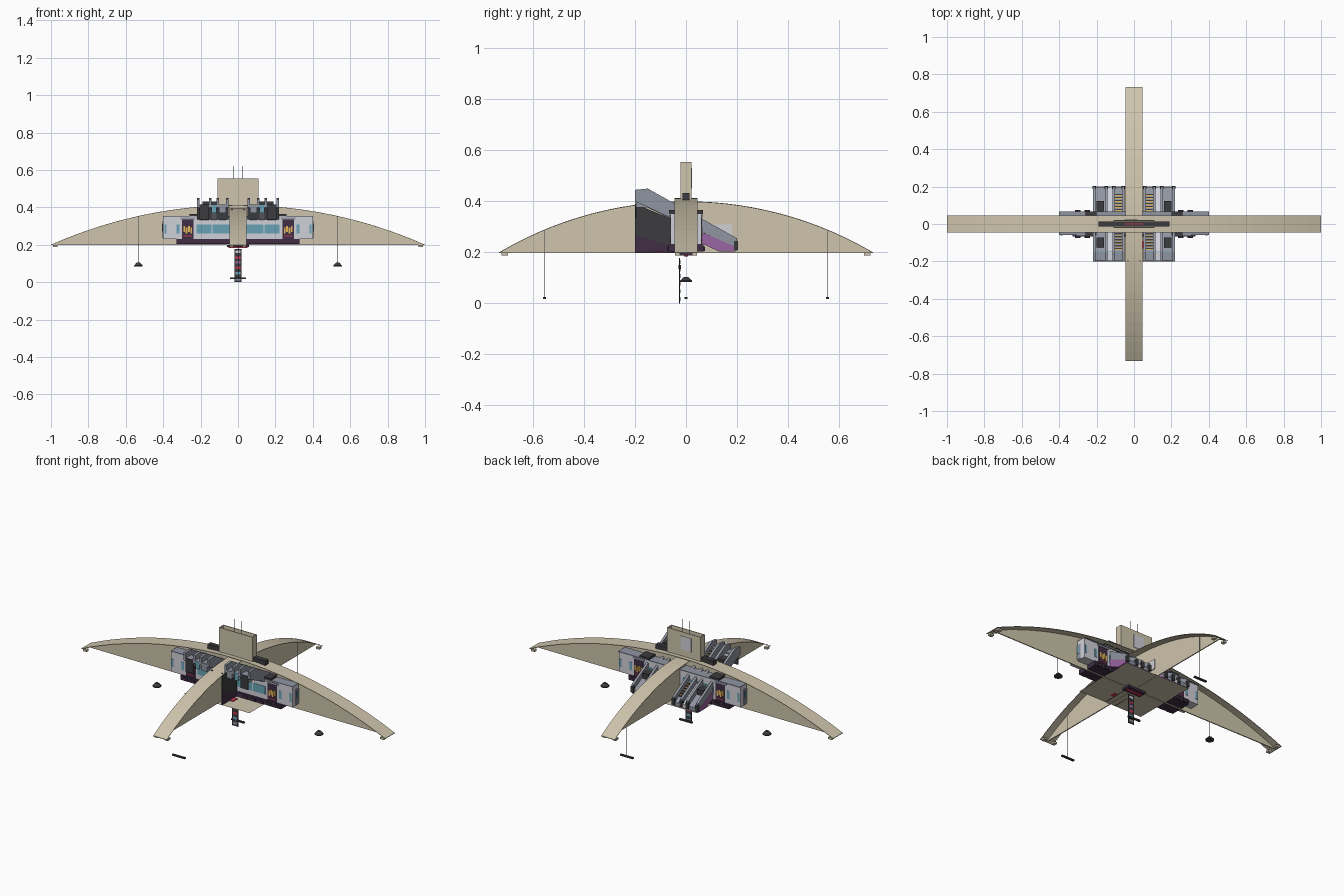
import bpy
import math
from mathutils import Matrix

if "Cube" in bpy.data.objects:
    bpy.data.objects.remove(bpy.data.objects["Cube"], do_unlink=True)


def material(name, r, g, b):
    m = bpy.data.materials.new(name)
    m.use_nodes = True
    m.diffuse_color = (r, g, b, 1)
    m.node_tree.nodes["Principled BSDF"].inputs["Base Color"].default_value = (r, g, b, 1)
    return m


BEIGE = material("beige", .62, .555, .415)
LIGHT = material("light_grey", .63, .63, .69)
GREY = material("blue_grey", .28, .30, .36)
DARK = material("charcoal", .045, .045, .05)
PLUM = material("dark_plum", .05, .027, .06)
VIOLET = material("violet", .32, .13, .36)
TEAL = material("teal", .14, .37, .47)
YELLOW = material("yellow", .8, .48, .1)
RED = material("red", .6, .04, .09)


def mesh_object(name, verts, faces, mat):
    me = bpy.data.meshes.new(name)
    me.from_pydata(verts, [], faces)
    me.materials.append(mat)
    ob = bpy.data.objects.new(name, me)
    bpy.context.collection.objects.link(ob)
    return ob


def prism(name, outline, x0, x1, mat):
    """Extrude a (y, z) outline, listed anticlockwise, along x."""
    n = len(outline)
    verts = [(x, y, z) for x in (x0, x1) for y, z in outline]
    faces = [tuple(range(n))[::-1], tuple(range(n, 2 * n))]
    faces += [(i, (i + 1) % n, n + (i + 1) % n, n + i) for i in range(n)]
    return mesh_object(name, verts, faces, mat)


def box(name, x0, x1, y0, y1, z0, z1, mat):
    return prism(name, [(y0, z0), (y1, z0), (y1, z1), (y0, z1)], x0, x1, mat)


def cone(name, x, z0, z1, r0, r1, mat):
    bpy.ops.mesh.primitive_cone_add(vertices=14, radius1=r0, radius2=r1,
                                    depth=z1 - z0, location=(x, 0, (z0 + z1) / 2))
    bpy.context.object.name = name
    bpy.context.object.data.materials.append(mat)


# Crossing arches: thin curved roof strip and a web down to the chord
def arch(name, half, rise, turn):
    steps = 28
    radius = (half * half + rise * rise) / (2 * rise)

    def height(x):
        return .2 + rise - radius + math.sqrt(radius * radius - x * x)

    def sweep(part, width, bottom):
        verts, faces = [], []
        for i in range(steps + 1):
            x = half * (2 * i / steps - 1)
            z0, z1 = bottom(x), height(x)
            verts += [(x, -width, z0), (x, width, z0), (x, width, z1), (x, -width, z1)]
        for i in range(steps):
            a = 4 * i
            faces += [(a + k, a + (k + 1) % 4, a + 4 + (k + 1) % 4, a + 4 + k)
                      for k in range(4)]
        faces += [(3, 2, 1, 0), tuple(range(4 * steps, 4 * steps + 4))]
        ob = mesh_object(name + part, verts, faces, BEIGE)
        ob.data.transform(Matrix.Rotation(turn, 4, "Z"))

    sweep("_strip", .045, lambda x: height(x) - .003)
    sweep("_web", .003, lambda x: .198)
    for s in (-1, 1):
        for y in (-.034, .034):
            foot = box(name + "_foot", s * (half - .022) - .012, s * (half - .022) + .012,
                       y - .01, y + .01, .188, .2, BEIGE)
            foot.data.transform(Matrix.Rotation(turn, 4, "Z"))


arch("long_arch", 1, .212, 0)
arch("cross_arch", .733, .2, math.pi / 2)

# Open-topped roof sign on a long dark base
box("sign_base", -.19, .19, -.014, .014, .405, .432, DARK)
for s in (-1, 1):
    box("sign_face", -.11, .11, s * .019 - .002, s * .019 + .002, .4, .555, BEIGE)
    box("sign_end", s * .108 - .002, s * .108 + .002, -.018, .018, .4, .555, BEIGE)
    box("antenna", s * .025 - .0015, s * .025 + .0015, -.0004, .0004, .42, .62, DARK)
box("sign_red_core", -.05, .05, -.004, .004, .432, .436, RED)
box("sign_back_patch", -.05, .02, .021, .023, .45, .53, LIGHT)

# Station hall with window bands and doorways on both sides
box("hall", -.4, .4, -.06, .06, .23, .35, LIGHT)
box("hall_roof", -.4, .4, -.06, .066, .348, .353, GREY)
box("hall_base", -.33, .33, -.068, .068, .203, .231, PLUM)
for s in (-1, 1):
    for side in (-1, 1):
        y0, y1 = sorted((side * .058, side * .062))
        for a, b in ((.02, .135), (.143, .222), (.312, .328), (.382, .394)):
            box("window", *sorted((s * a, s * b)), y0, y1, .26, .308, TEAL)
        box("doorway", *sorted((s * .238, s * .3)), y0, y1, .225, .338, PLUM)
        o0, o1 = sorted((side * .06, side * .064))
        for k in range(4):
            x = s * (.25 + .0125 * k)
            lift = .008 * (k % 2)
            box("door_light", x - .005, x + .005, o0, o1, .26 + lift, .292 + lift, YELLOW)
        box("door_red_strip", *sorted((s * .246, s * .292)), o0, o1, .245, .25, RED)
        box("door_lintel", *sorted((s * .23, s * .308)), o0, o1, .336, .346, GREY)
    box("hall_end_door", *sorted((s * .398, s * .403)), -.03, .03, .235, .325, GREY)
    box("hall_end_window", *sorted((s * .4, s * .405)), -.02, .02, .27, .31, TEAL)
    for k in range(5):
        x = s * (.1 + .05 * k)
        box("base_vent", x - .015, x + .015, -.074, .074, .206, .222, PLUM)
    box("hall_eave", *sorted((s * .2, s * .26)), -.066, .066, .353, .365, DARK)

# Ground sheet facing down, with a small red-lit hub under it
mesh_object("ground_sheet", [(x, y, .2) for x, y in
                             ((-.215, -.2), (-.215, .2), (.215, .2), (.215, -.2))],
            [(0, 1, 2, 3)], BEIGE)
box("hub", -.06, .06, -.025, .025, .187, .2, PLUM)
box("hub_red_light", -.05, .05, -.008, .008, .183, .188, RED)
box("floor_red_light", .037, .06, -.13, -.09, .2, .204, RED)

# Sloped stair lanes running over the hall from the high front to the low back
RAIL = [(-.2, .4), (.06, .28), (.19, .222), (.2, .235), (.2, .255), (-.15, .45), (-.2, .445)]
TREAD = [(-.19, .395), (.198, .205), (.198, .226), (-.15, .412)]
SOFFIT = [(.03, .25), (.13, .203), (.195, .203), (.195, .222), (.03, .292)]
LANES = ((.065, .101, GREY, .37, GREY), (.115, .141, LIGHT, .37, TEAL),
         (.155, .205, GREY, .335, DARK))
for s in (-1, 1):
    for x in (.058, .108, .148, .212):
        a, b = sorted((s * (x - .007), s * (x + .007)))
        prism("stair_rail", RAIL, a, b, GREY)
        prism("stair_soffit", SOFFIT, a - .001, b + .001, VIOLET)
        box("rail_newel", a - .002, b + .002, .188, .204, .21, .245, DARK)
    for x0, x1, mat, low, front in LANES:
        a, b = sorted((s * x0, s * x1))
        prism("stair_lane", TREAD, a, b, mat)
        prism("lane_soffit", SOFFIT, a, b, VIOLET)
        box("lane_hood", a, b, -.194, -.15, .375, .415, mat)
        box("hood_front", a, b, -.199, -.194, low, .415, front)
        box("hood_glass", a, b, -.15, -.146, .4, .415, TEAL)

    # Yellow-edged treads on the inner lanes
    a, b = sorted((s * .065, s * .101))
    for start in (-.14, .07):
        for k in range(6):
            y = start + .016 * k
            z = .322 - .535 * y
            box("tread_gap", a, b, y + .005, y + .011, z - .006, z + .009, DARK)
            box("yellow_step", a, b, y, y + .005, z - .006, z + .012, YELLOW)
    a, b = sorted((s * .16, s * .2))
    for y, z in ((-.1, .383), (.095, .277)):
        box("lane_gate", a, b, y - .028, y + .028, z - .01, z + .022, DARK)

    # Dark side walls under the front arm of the cross arch
    a, b = sorted((s * .03, s * .036))
    prism("entrance_wall", [(-.2, .27), (-.03, .215), (-.03, .32), (-.2, .39)], a, b, DARK)
    prism("entrance_wall_foot", [(-.2, .2), (-.03, .2), (-.03, .215), (-.2, .27)], a, b, PLUM)
box("back_glass", .003, .008, .09, .18, .25, .31, LIGHT)

# Hanging lamps below the long arch
for s in (-1, 1):
    x = s * .533
    box("lamp_wire", x - .0006, x + .0006, -.0045, -.0035, .1, .35, DARK)
    cone("lamp_shade", x, .088, .104, .024, .009, DARK)
    cone("lamp_rim", x, .084, .089, .024, .024, DARK)

# Hanging bars below the cross arch and the hub
for y, top in ((-.555, .285), (0, .19), (.555, .285)):
    box("hanging_bar", -.042, .042, y - .006, y + .006, .017, .025, DARK)
    if y:
        box("bar_wire", .0035, .0045, y - .001, y + .001, .02, top, DARK)

# Narrow hanging banner with coloured panels
box("banner", -.02, .02, -.0265, -.0235, 0, .178, DARK)
box("banner_hook", -.006, .006, -.03, -.02, .135, .15, PLUM)
for z, mat in ((.01, GREY), (.04, TEAL), (.07, RED), (.1, VIOLET), (.125, RED), (.155, LIGHT)):
    box("banner_panel", -.013, .013, -.0275, -.0225, z, z + .014, mat)
